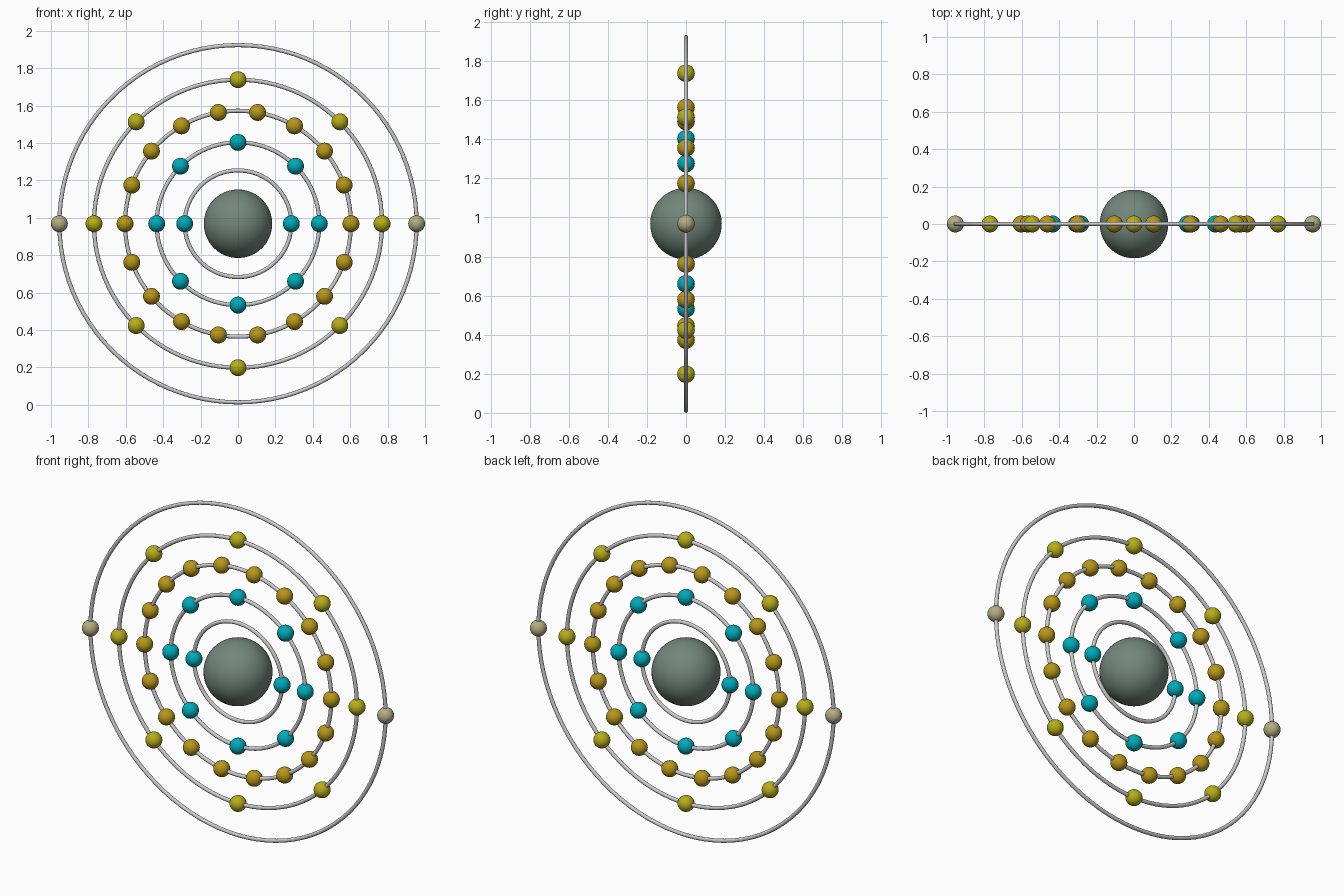
import bpy
from math import cos, sin, tau, pi

if "Cube" in bpy.data.objects:
    bpy.data.objects.remove(bpy.data.objects["Cube"])

CZ = 0.968          # height of the common centre
TUBE = 0.011        # ring thickness radius
BALL = 0.045        # electron radius


def material(name, rgb):
    m = bpy.data.materials.new(name)
    m.diffuse_color = (*rgb, 1)
    m.use_nodes = True
    m.node_tree.nodes["Principled BSDF"].inputs["Base Color"].default_value = m.diffuse_color
    return m


GREEN = material("grey_green", (0.17, 0.24, 0.20))
CYAN = material("cyan", (0.0, 0.40, 0.48))
AMBER = material("amber", (0.48, 0.31, 0.01))
YELLOW = material("yellow", (0.47, 0.42, 0.01))
TAN = material("tan", (0.46, 0.41, 0.22))


def sphere(name, radius, loc, mat, segs):
    bpy.ops.mesh.primitive_uv_sphere_add(segments=segs, ring_count=segs // 2,
                                         radius=radius, location=loc)
    ob = bpy.context.object
    ob.name = name
    ob.data.materials.append(mat)
    bpy.ops.object.shade_smooth()
    return ob


def shell(index, radius, count, mat):
    # orbit ring standing in the xz plane
    bpy.ops.mesh.primitive_torus_add(major_radius=radius, minor_radius=TUBE,
                                     major_segments=96, minor_segments=12,
                                     location=(0, 0, CZ), rotation=(pi / 2, 0, 0))
    bpy.context.object.name = f"orbit_ring_{index}"
    bpy.ops.object.shade_smooth()
    # evenly spaced electrons sharing one mesh
    first = None
    for i in range(count):
        a = tau * i / count
        loc = (radius * cos(a), 0, CZ + radius * sin(a))
        if first is None:
            first = sphere(f"electron_{index}_1", BALL, loc, mat, 32)
        else:
            ob = bpy.data.objects.new(f"electron_{index}_{i + 1}", first.data)
            ob.location = loc
            bpy.context.collection.objects.link(ob)


# central nucleus
sphere("nucleus", 0.183, (0, 0, CZ), GREEN, 64)

# shells: radius, electron count, colour
SHELLS = [(0.285, 2, CYAN), (0.435, 8, CYAN), (0.604, 18, AMBER),
          (0.770, 8, YELLOW), (0.955, 2, TAN)]
for n, (r, count, mat) in enumerate(SHELLS, 1):
    shell(n, r, count, mat)
